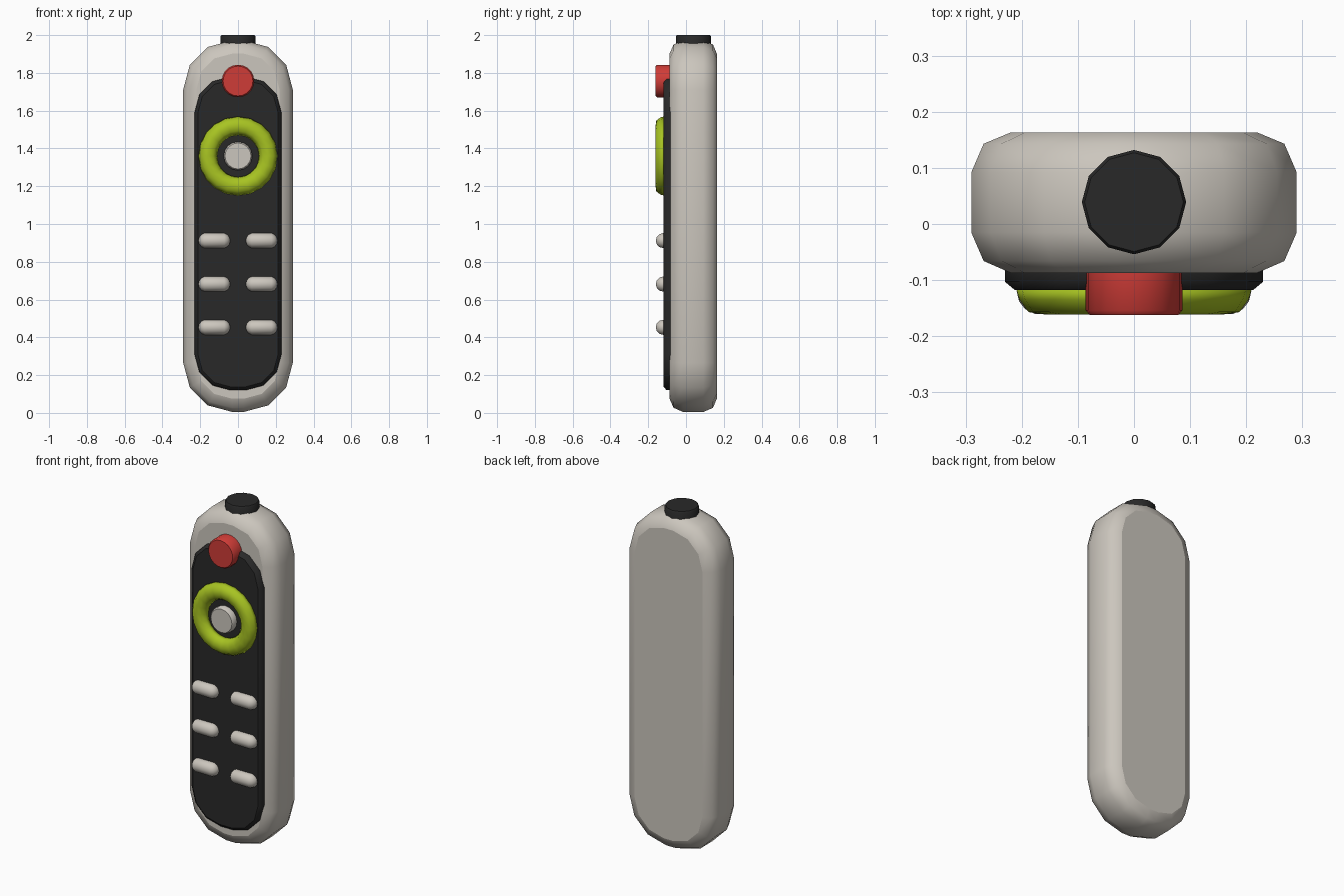
import bpy, bmesh
from math import sin, cos, pi, tau, radians
from mathutils import Matrix, Vector

cube = bpy.data.objects.get("Cube")
if cube:
    bpy.data.objects.remove(cube, do_unlink=True)


def material(name, rgb):
    m = bpy.data.materials.new(name)
    m.use_nodes = True
    m.diffuse_color = (*rgb, 1)
    node = next(n for n in m.node_tree.nodes if n.type == 'BSDF_PRINCIPLED')
    node.inputs["Base Color"].default_value = (*rgb, 1)
    return m


GREY = material("warm_grey", (0.60, 0.565, 0.51))
BLACK = material("black", (0.022, 0.022, 0.022))
RED = material("red", (0.62, 0.045, 0.038))
GREEN = material("lime_green", (0.39, 0.55, 0.016))


def finish(name, bm, mat, flat=()):
    """Turn a bmesh into an object, smooth except for the flat caps."""
    bmesh.ops.recalc_face_normals(bm, faces=bm.faces)
    for f in bm.faces:
        f.smooth = f not in flat
    mesh = bpy.data.meshes.new(name)
    bm.to_mesh(mesh)
    bm.free()
    mesh.materials.append(mat)
    ob = bpy.data.objects.new(name, mesh)
    bpy.context.collection.objects.link(ob)
    return ob


def loft(name, rings, mat, closed=False):
    """Skin equal-length rings; cap both ends, or join last to first."""
    bm = bmesh.new()
    loops = [[bm.verts.new(p) for p in ring] for ring in rings]
    pairs = list(zip(loops, loops[1:]))
    if closed:
        pairs.append((loops[-1], loops[0]))
    n = len(loops[0])
    for a, b in pairs:
        for i in range(n):
            j = (i + 1) % n
            bm.faces.new((a[i], a[j], b[j], b[i]))
    caps = [] if closed else [bm.faces.new(loops[0]), bm.faces.new(loops[-1])]
    return finish(name, bm, mat, caps)


def rounded_outline(y, half_x, low, high, radius, inset):
    """Tall rounded outline in the xz plane, shrunk by inset."""
    pts = []
    r = radius - inset
    corners = ((1, high - radius), (-1, high - radius),
               (-1, low + radius), (1, low + radius))
    for k, (side, cz) in enumerate(corners):
        cx = side * (half_x - radius)
        for step in range(4):
            a = k * pi / 2 + radians(30 * step)
            pts.append((cx + r * cos(a), y, cz + r * sin(a)))
    return pts


def circle(r, y, z, n):
    return [(r * cos(tau * i / n), y, z + r * sin(tau * i / n)) for i in range(n)]


# Main casing with rounded front and back edges
casing = [(-0.087, 0.07), (-0.066, 0.022), (-0.015, 0),
          (0.092, 0), (0.143, 0.022), (0.163, 0.07)]
loft("casing", [rounded_outline(y, 0.29, 0.005, 1.972, 0.26, i)
                for y, i in casing], GREY)

# Raised control panel
panel = [(-0.08, 0), (-0.103, 0), (-0.118, 0.018)]
loft("control_panel", [rounded_outline(y, 0.23, 0.12, 1.78, 0.19, i)
                       for y, i in panel], BLACK)

# Power button and centre button
for name, mat, r, z, back, front, n in (
        ("power_button", RED, 0.086, 1.757, -0.08, -0.162, 20),
        ("centre_button", GREY, 0.076, 1.36, -0.11, -0.155, 16)):
    loft(name, [circle(r, back, z, n), circle(r, front + 0.008, z, n),
                circle(r - 0.007, front, z, n)], mat)

# Direction ring
profile = [(0.21, -0.115), (0.204, -0.135), (0.188, -0.157), (0.16, -0.161),
           (0.132, -0.157), (0.116, -0.135), (0.11, -0.115)]
loft("direction_ring", [circle(r, y, 1.36, 20) for r, y in profile],
     GREEN, closed=True)

# Six capsule-shaped keys
for row, z in enumerate((0.912, 0.682, 0.453)):
    for side, label in ((1, "left"), (-1, "right")):
        bm = bmesh.new()
        bmesh.ops.create_uvsphere(bm, u_segments=12, v_segments=7, radius=0.041,
                                  matrix=Matrix.Rotation(pi / 2, 4, 'Y'))
        for v in bm.verts:
            v.co.x += 0.043 if v.co.x > 0 else -0.043
        bmesh.ops.translate(bm, verts=bm.verts,
                            vec=Vector((side * 0.125, -0.12, z)))
        finish(f"key_{label}_{row + 1}", bm, GREY)

# Signal emitter on the top end
emitter = [(0.093, 1.92), (0.093, 1.993), (0.088, 2.0)]
loft("emitter", [[(x, 0.039 + y, z) for x, _, y in circle(r, 0, 0, 12)]
                 for r, z in emitter], BLACK)
